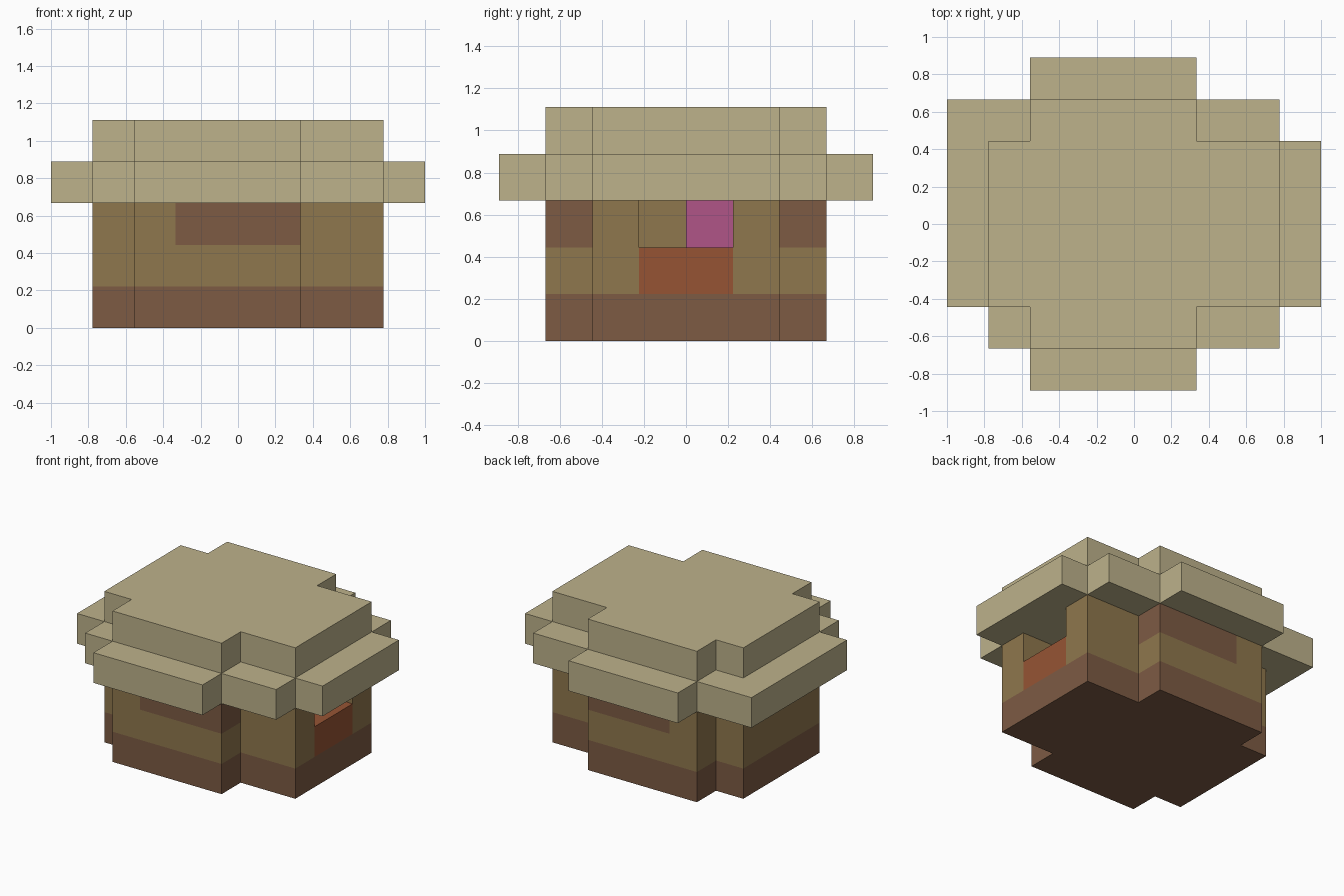
import bpy
import bmesh
from mathutils import Vector

if "Cube" in bpy.data.objects:
    bpy.data.objects.remove(bpy.data.objects["Cube"], do_unlink=True)

UNIT = 2 / 9                                  # edge of one block
ORIGIN = Vector((-1, -4 * UNIT, 0))


def linear(c):
    return c / 12.92 if c <= 0.04045 else ((c + 0.055) / 1.055) ** 2.4


def make_material(name, hex_code):
    rgb = [linear(b / 255) for b in bytes.fromhex(hex_code)]
    mat = bpy.data.materials.new(name)
    mat.use_nodes = True
    mat.diffuse_color = (*rgb, 1)
    bsdf = mat.node_tree.nodes["Principled BSDF"]
    bsdf.inputs["Base Color"].default_value = (*rgb, 1)
    bsdf.inputs["Roughness"].default_value = 0.9
    return mat


MATERIALS = {
    "straw": make_material("straw", "BDB28B"),
    "olive_wood": make_material("olive wood", "8F774D"),
    "brown_wood": make_material("brown wood", "7D5B44"),
    "rust": make_material("rust orange", "965434"),
    "pink": make_material("pink", "B05587"),
}
blocks = {}                                   # cell -> (part, material)


def fill(part, mat, xs, ys, zs):
    """Fill a box of cells; each range is (first, end)."""
    for i in range(*xs):
        for j in range(*ys):
            for k in range(*zs):
                blocks[i, j, k] = (part, mat)


def carve(xs, ys, zs):
    for i in range(*xs):
        for j in range(*ys):
            for k in range(*zs):
                blocks.pop((i, j, k), None)


def cross(part, mat, zs):
    """Cross-shaped floor plan shared by walls and roof."""
    fill(part, mat, (1, 8), (2, 6), zs)
    fill(part, mat, (2, 6), (1, 7), zs)


# Foundation, walls and roof cap
cross("foundation", "brown_wood", (0, 1))
cross("walls", "olive_wood", (1, 3))
cross("roof_cap", "straw", (4, 5))

# Overhanging roof brim
for xs, ys in (((0, 9), (2, 6)), ((1, 8), (1, 7)), ((2, 6), (0, 8)), ((0, 1), (6, 7))):
    fill("roof_brim", "straw", xs, ys, (3, 4))

# Dark panels under the brim, front and back
for row in (1, 6):
    fill("wall_panels", "brown_wood", (3, 6), (row, row + 1), (2, 3))

# Side counter with an open niche above it and a pink block inside
fill("counter", "rust", (7, 8), (3, 5), (1, 2))
carve((7, 8), (3, 5), (2, 3))
carve((6, 7), (3, 4), (2, 3))
fill("pink_block", "pink", (6, 7), (4, 5), (2, 3))


def build(part):
    """Mesh only the exposed faces of a part."""
    bm = bmesh.new()
    names = sorted({m for p, m in blocks.values() if p == part})
    for cell, (owner, mat) in blocks.items():
        if owner != part:
            continue
        centre = Vector(cell) + Vector((0.5, 0.5, 0.5))
        for axis in range(3):
            for sign in (-1, 1):
                normal = Vector((0, 0, 0))
                normal[axis] = sign
                if tuple(int(c + n) for c, n in zip(cell, normal)) in blocks:
                    continue
                u = Vector((0, 0, 0))
                u[(axis + 1) % 3] = 0.5
                v = normal.cross(u)
                mid = centre + normal / 2
                corners = (mid - u - v, mid + u - v, mid + u + v, mid - u + v)
                face = bm.faces.new([bm.verts.new(ORIGIN + c * UNIT) for c in corners])
                face.material_index = names.index(mat)
    bmesh.ops.remove_doubles(bm, verts=bm.verts, dist=UNIT / 100)
    bmesh.ops.dissolve_limit(bm, angle_limit=0.01, verts=bm.verts, edges=bm.edges,
                             delimit={"MATERIAL"})
    mesh = bpy.data.meshes.new(part)
    bm.to_mesh(mesh)
    bm.free()
    for name in names:
        mesh.materials.append(MATERIALS[name])
    bpy.context.collection.objects.link(bpy.data.objects.new(part, mesh))


for part in sorted({p for p, _ in blocks.values()}):
    build(part)
